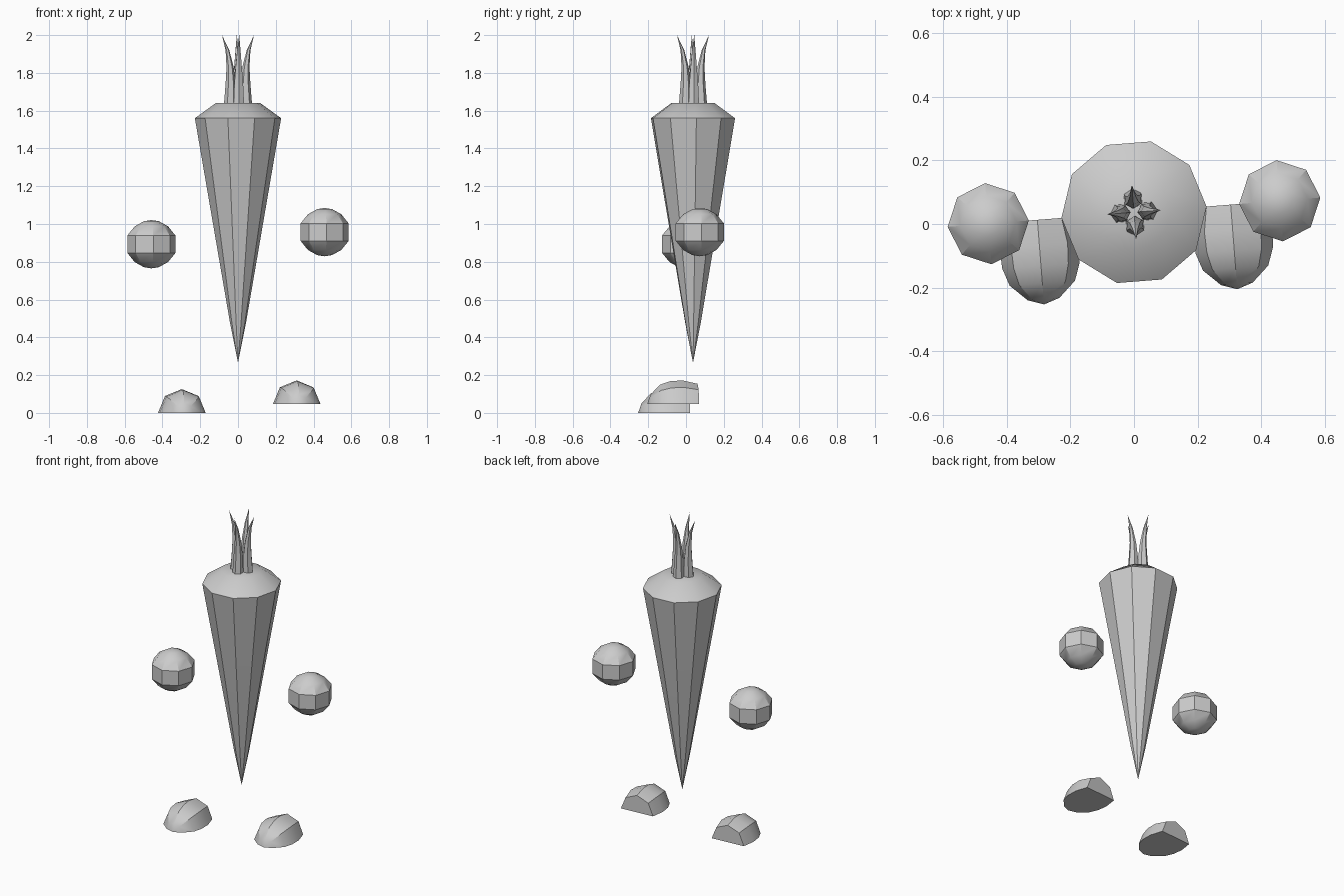
import bpy, bmesh, math
from mathutils import Vector, Matrix

if "Cube" in bpy.data.objects:
    bpy.data.objects.remove(bpy.data.objects["Cube"])

grey = bpy.data.materials.new("plain_grey")
grey.diffuse_color = (0.6, 0.6, 0.6, 1)
grey.use_nodes = True
grey.node_tree.nodes["Principled BSDF"].inputs["Base Color"].default_value = grey.diffuse_color

# The whole figure is turned slightly about its upright axis
TURN = Matrix.Translation((0, 0.037, 0)) @ Matrix.Rotation(math.radians(4.5), 4, 'Z')


def lathe(name, rings, sides, place, smooth=30, arc=2 * math.pi):
    """Skin rings of (offset, height, radius); a half arc is closed by a flat base."""
    full = arc > 6
    count = sides if full else sides + 1
    bm = bmesh.new()
    loops = []
    for off, h, r in rings:
        if r == 0:
            loops.append([bm.verts.new((off, 0, h))] * count)
        else:
            loops.append([bm.verts.new((off + r * math.cos(arc * i / sides),
                                        r * math.sin(arc * i / sides), h))
                          for i in range(count)])
    for a, b in zip(loops, loops[1:]):
        for i in range(count):
            j = (i + 1) % count
            quad = list(dict.fromkeys((a[i], a[j], b[j], b[i])))
            if len(quad) > 2:
                bm.faces.new(quad)
    for end in (loops[0], loops[-1]):
        if end[0] != end[1]:
            bm.faces.new(end)
    bmesh.ops.recalc_face_normals(bm, faces=bm.faces)
    bm.transform(TURN @ place)
    mesh = bpy.data.meshes.new(name)
    bm.to_mesh(mesh)
    bm.free()
    mesh.materials.append(grey)
    ob = bpy.data.objects.new(name, mesh)
    bpy.context.collection.objects.link(ob)
    bpy.ops.object.select_all(action='DESELECT')
    bpy.context.view_layer.objects.active = ob
    ob.select_set(True)
    bpy.ops.object.shade_smooth_by_angle(angle=math.radians(smooth))
    return ob


# Tapered root body, with a softly shaded shoulder
lathe("body", [(0, 0.265, 0), (0, 0.48, 0.043), (0, 1.56, 0.229)], 10, Matrix())
lathe("shoulder", [(0, 1.56, 0.229), (0, 1.64, 0.118), (0, 1.642, 0)], 10, Matrix(), 50)

# Four stalks curling outward
stalk = [(0.043, 1.63, 0.032), (0.039, 1.74, 0.027), (0.042, 1.83, 0.019),
         (0.056, 1.92, 0.010), (0.085, 2.0, 0)]
for k in range(4):
    lathe(f"stalk_{k + 1}", stalk, 6, Matrix.Rotation(k * math.pi / 2, 4, 'Z'))

# Floating round hands and half-egg feet, the right pair a little higher
R = 0.128
ball = [(0, z * R, r * R) for z, r in
        ((-1, 0), (-.95, .31), (-.74, .69), (-.36, 1), (.36, 1), (.74, .69), (.95, .31), (1, 0))]
foot = [(0, 0.0, 0.108), (0, 0.08, 0.126), (0, 0.145, 0.122), (0, 0.2, 0.103),
        (0, 0.25, 0.05), (0, 0.267, 0)]
forward = Matrix(((1, 0, 0, 0), (0, 0, -1, 0), (0, 1, 0, 0), (0, 0, 0, 1)))
for side, s, hand_z, foot_z in (("left", -1, 0.893, 0.0), ("right", 1, 0.957, 0.046)):
    lathe(f"{side}_hand", ball, 8, Matrix.Translation((s * 0.46, 0, hand_z)))
    lathe(f"{side}_foot", foot, 4, Matrix.Translation((s * 0.305, 0, foot_z)) @ forward,
          arc=math.pi)
